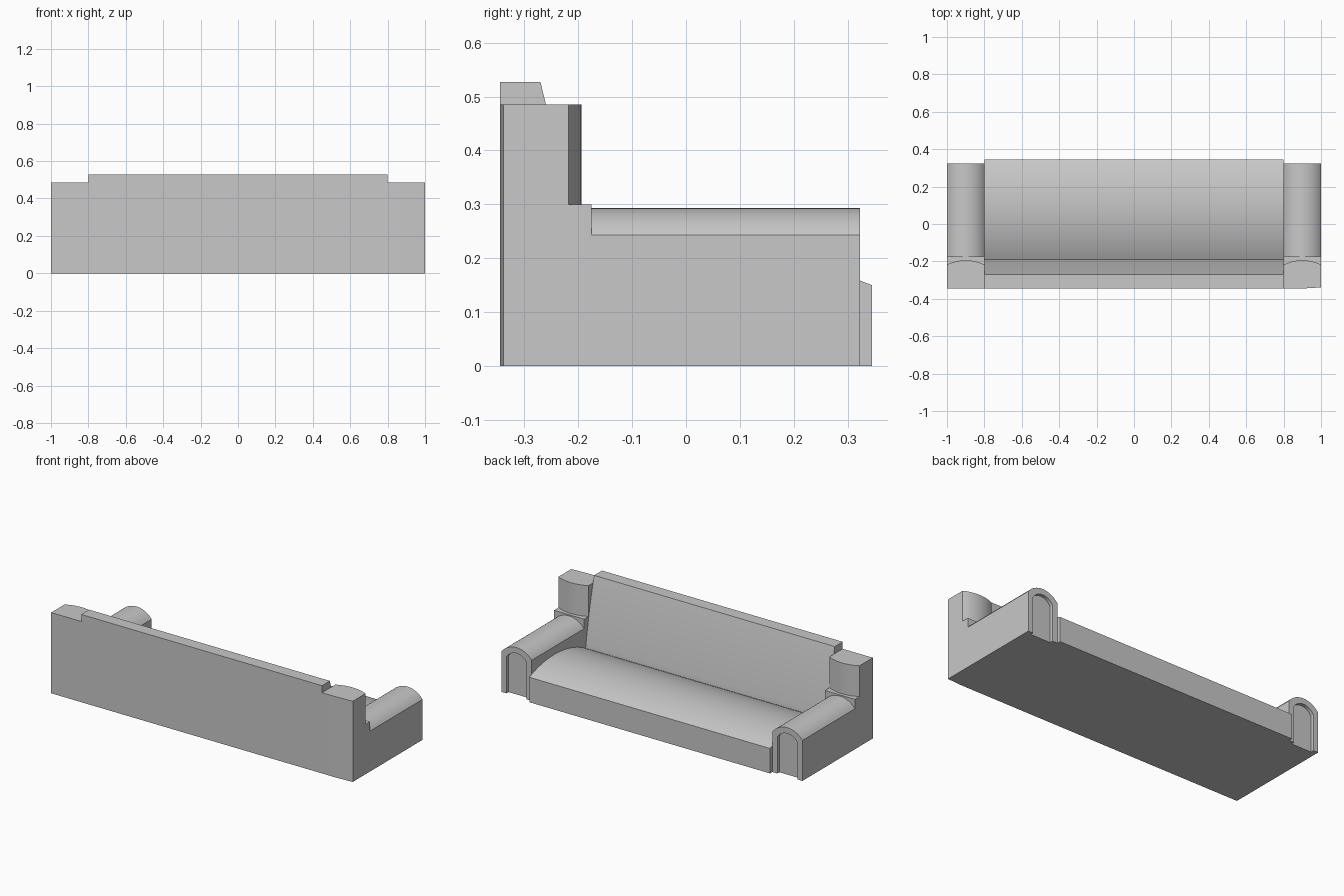
import bpy, bmesh, math
from mathutils import Vector

cube = bpy.data.objects.get("Cube")
if cube:
    bpy.data.objects.remove(cube, do_unlink=True)

grey = bpy.data.materials.new("plain grey")
grey.use_nodes = True
grey.diffuse_color = (0.58, 0.58, 0.58, 1)
grey.node_tree.nodes["Principled BSDF"].inputs["Base Color"].default_value = (0.58, 0.58, 0.58, 1)


def arc(p, q, sag, n=20):
    """Circular arc from p to q; positive sag bulges left of the direction, negative right."""
    p, q = Vector(p), Vector(q)
    half = (q - p).length / 2
    along = (q - p).normalized()
    side = Vector((-along.y, along.x)) * math.copysign(1, sag)
    sag = abs(sag)
    radius = (half * half + sag * sag) / (2 * sag)
    centre = (p + q) / 2 + side * (sag - radius)
    sweep = 2 * math.atan2(half, radius - sag)
    pts = []
    for i in range(n + 1):
        a = sweep * (i / n - 0.5)
        pts.append(tuple(centre + radius * (math.cos(a) * side + math.sin(a) * along)))
    return pts


def extrude(name, profile, axis, start, end):
    """Prism from a 2D profile, pushed along the axis from start to end."""
    place = {"x": lambda u, v, w: (w, u, v),
             "y": lambda u, v, w: (u, w, v),
             "z": lambda u, v, w: (u, v, w)}[axis]
    bm = bmesh.new()
    face = bm.faces.new([bm.verts.new(place(u, v, start)) for u, v in profile])
    out = bmesh.ops.extrude_face_region(bm, geom=[face], use_keep_orig=True)
    moved = [g for g in out["geom"] if isinstance(g, bmesh.types.BMVert)]
    bmesh.ops.translate(bm, verts=moved, vec=place(0, 0, end - start))
    bmesh.ops.recalc_face_normals(bm, faces=bm.faces)
    mesh = bpy.data.meshes.new(name)
    bm.to_mesh(mesh)
    bm.free()
    mesh.materials.append(grey)
    obj = bpy.data.objects.new(name, mesh)
    bpy.context.collection.objects.link(obj)
    bpy.ops.object.select_all(action="DESELECT")
    obj.select_set(True)
    bpy.context.view_layer.objects.active = obj
    bpy.ops.object.shade_smooth_by_angle(angle=math.radians(30))


BACK, FRONT, INNER, OUTER = -0.345, 0.345, 0.8, 1.0
ARM_FRONT, RECESS = 0.323, 0.02

# Domed seat with an upright front
seat = [(FRONT, 0)] + arc((FRONT, 0.15), (-0.19, 0.12), -0.06, 28) + [(-0.19, 0)]
extrude("seat", seat, "x", -INNER, INNER)

# Gently bulging backrest
rest = [(BACK, 0), (-0.19, 0)] + arc((-0.19, 0.12), (-0.27, 0.527), -0.005, 14) + [(BACK, 0.527)]
extrude("backrest", rest, "x", -INNER, INNER)


def arch(left, right, shoulder, rise):
    """Arch outline from bottom left, over the top, to bottom right."""
    return [(left, 0)] + arc((left, shoulder), (right, shoulder), rise) + [(right, 0)]


for side, s in (("left", 1), ("right", -1)):
    lo, hi = sorted((s * INNER, s * OUTER))

    # Armrest with a rounded top and a raised arch rim on its end
    outline = arch(lo, hi, 0.243, 0.05)
    extrude(side + "_armrest", outline, "y", -0.175, ARM_FRONT - RECESS)
    hollow = arch(lo + 0.033, hi - 0.033, 0.218, 0.04)
    extrude(side + "_arm_rim", outline + hollow[::-1], "y", ARM_FRONT - RECESS, ARM_FRONT)

    # Rear corner: a low block carrying a round-fronted post
    rear = [(lo, BACK), (0.9 * s, BACK), (hi, BACK + (0.006 if s > 0 else 0))]
    extrude(side + "_corner_block", rear + [(hi, -0.175), (lo, -0.175)], "z", 0, 0.3)
    extrude(side + "_corner_post", rear + arc((hi, -0.218), (lo, -0.218), -0.024), "z", 0.3, 0.485)
